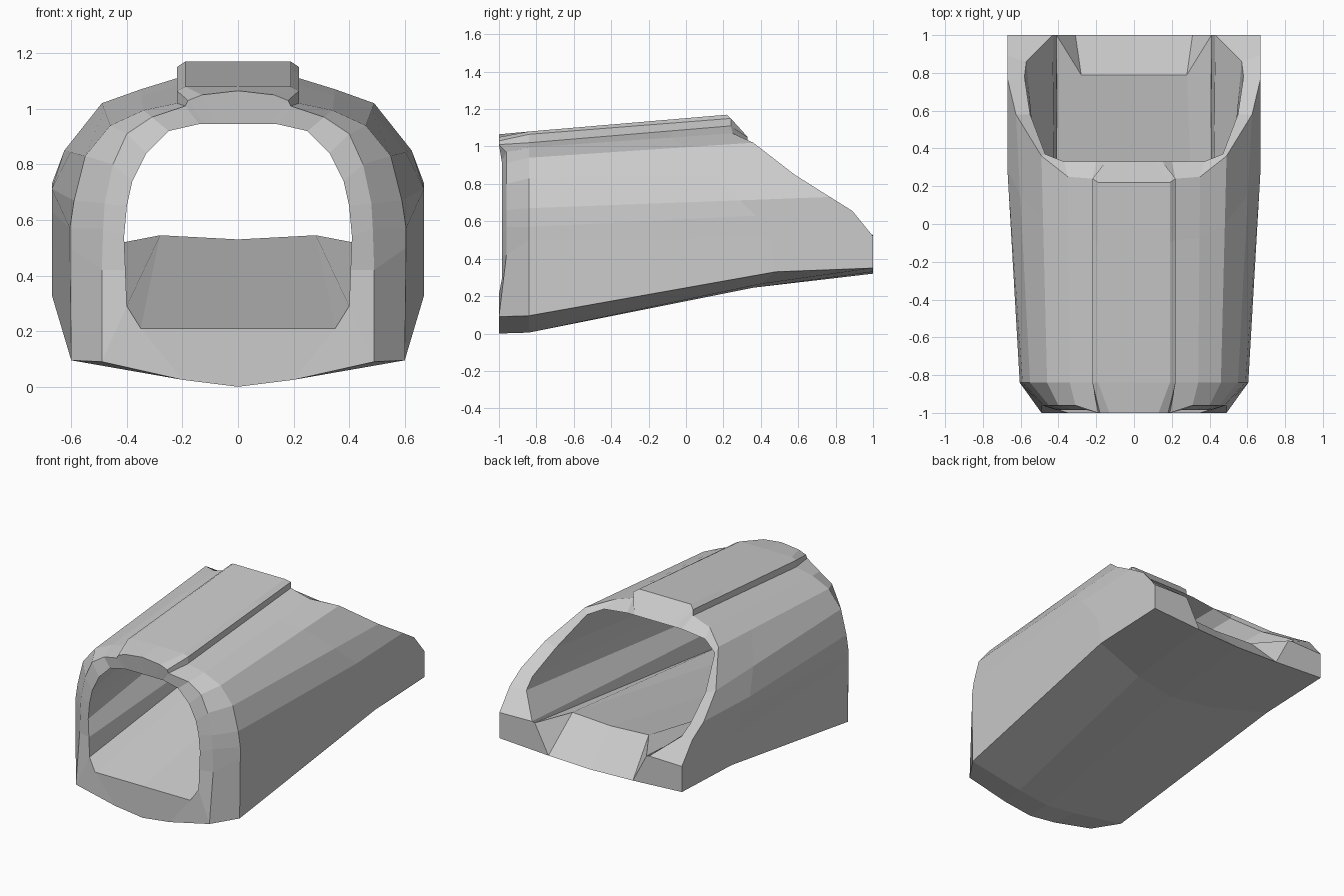
import bpy, bmesh
from mathutils import Vector

if "Cube" in bpy.data.objects:
    bpy.data.objects.remove(bpy.data.objects["Cube"])

# Half outer skin, one row per lengthwise edge from belly centre to roof centre:
# front (x, z), shoulder (x, z) at y=-0.84, rear rim (x, y, z)
OUTER = [
    (0, 0, 0, .005, 0, 1, .32),
    (.20, .025, .22, .03, .31, 1, .33),
    (.49, .09, .60, .095, .67, 1, .35),
    (.49, .42, .605, .50, .67, 1, .52),
    (.485, .57, .605, .57, .67, .89, .655),
    (.48, .66, .59, .67, .67, .77, .73),
    (.45, .80, .55, .83, .625, .58, .85),
    (.40, .91, .46, .94, .49, .36, 1.02),
    (.31, .97, .34, .995, .35, .25, 1.07),
    (.19, 1.01, .22, 1.02, .22, .24, 1.11),
    (.18, 1.03, .22, 1.065, .22, .24, 1.15),
    (.13, 1.05, .19, 1.08, .19, .22, 1.17),
    (0, 1.065, 0, 1.08, 0, .22, 1.17),
]
# Half inner skin: front mouth (x, z), rear rim (x, y, z)
INNER = [
    (0, .21, 0, .79, .53),
    (.35, .21, .28, .79, .545),
    (.40, .29, .41, 1, .52),
    (.405, .42, .43, 1, .525),
    (.41, .54, .57, .86, .64),
    (.40, .65, .58, .78, .70),
    (.38, .74, .55, .58, .82),
    (.33, .84, .47, .37, .98),
    (.25, .92, .37, .33, 1.03),
    (.14, .945, .20, .33, 1.05),
    (.12, .945, .15, .33, 1.05),
    (.08, .945, .10, .33, 1.05),
    (0, .945, 0, .33, 1.05),
]
# Where the belly and lower side edges bend upward
BELLY_BEND = [(0, .36, .245), (.30, .40, .265), (.67, .48, .33)]


def edge_loop(i):
    """Closed loop of one lengthwise edge: out along the skin, back inside."""
    fx, fz, mx, mz, rx, ry, rz = OUTER[i]
    ix, iz, jx, jy, jz = INNER[i]
    front_y = -1 if i < 3 or i > 8 else -.96
    mouth_y = -1 if i < 2 else -.985
    shoulder, rear = Vector((mx, -.84, mz)), Vector((rx, ry, rz))
    if i < 3:
        bend = Vector(BELLY_BEND[i])
    else:
        bend = shoulder.lerp(rear, .7)
        if i < 6:
            bend.x = rx
    return [Vector((fx, front_y, fz)), shoulder, bend, rear,
            Vector((jx, jy, jz)), Vector((ix, mouth_y, iz))]


# Hollow cowl with roof rib and cut-away rear
bm = bmesh.new()
loops = [[bm.verts.new(p) for p in edge_loop(i)] for i in range(len(OUTER))]
for i, (a, b) in enumerate(zip(loops, loops[1:])):
    for k in range(6):
        n = (k + 1) % 6
        if i == 1 and k == 3:      # rear post beside the sloping floor lip
            bm.faces.new((a[k], b[k], b[n]))
            bm.faces.new((a[k], b[n], a[n]))
        else:
            bm.faces.new((a[k], b[k], b[n], a[n]))

# Mirror to the other side
bmesh.ops.mirror(bm, geom=bm.verts[:] + bm.edges[:] + bm.faces[:],
                 axis='X', merge_dist=.0005)
bmesh.ops.remove_doubles(bm, verts=bm.verts[:], dist=.0005)
bmesh.ops.recalc_face_normals(bm, faces=bm.faces[:])

mesh = bpy.data.meshes.new("cowl_shell")
bm.to_mesh(mesh)
bm.free()
cowl = bpy.data.objects.new("cowl_shell", mesh)
bpy.context.collection.objects.link(cowl)
